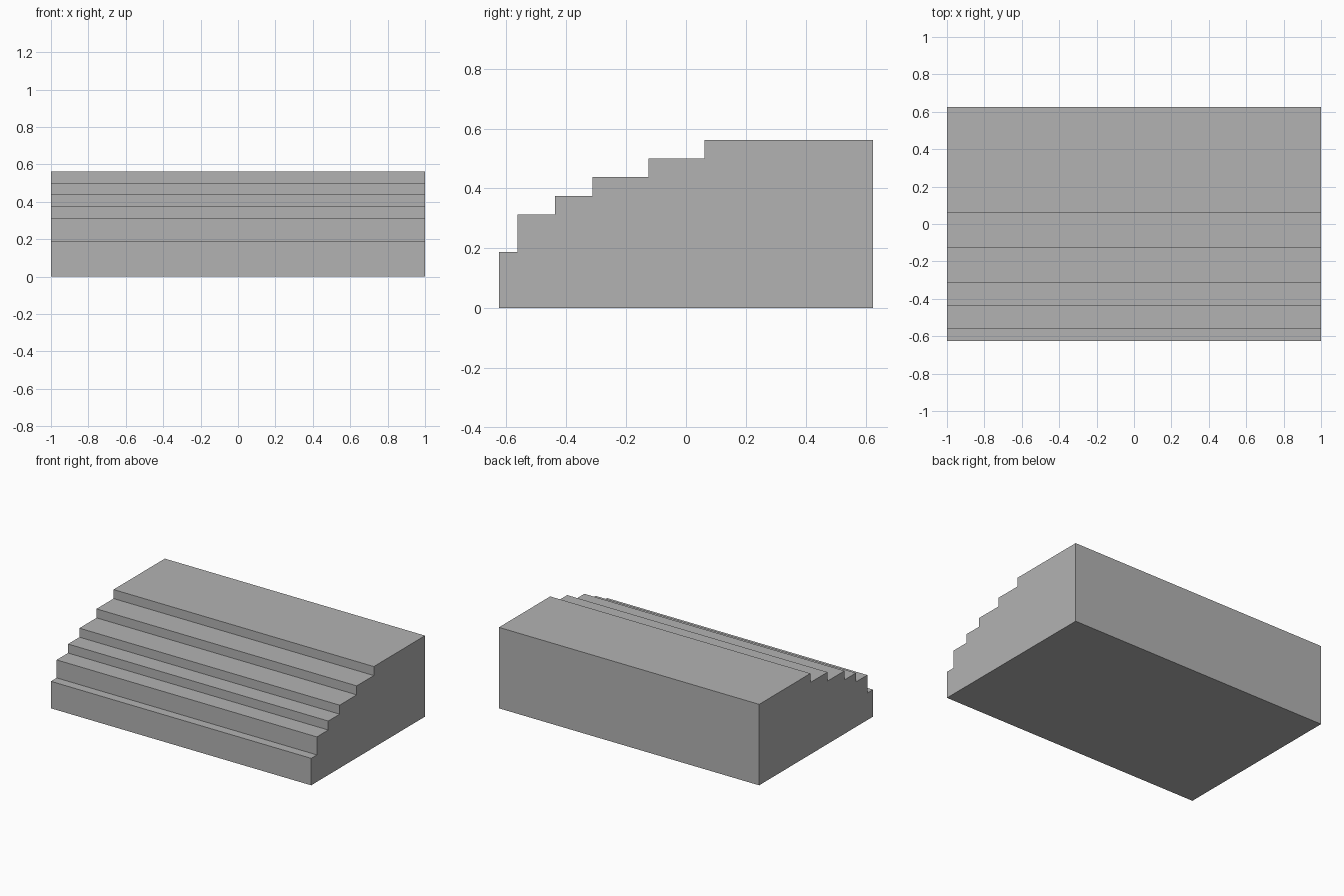
import bpy
import bmesh

cube = bpy.data.objects.get("Cube")
if cube:
    bpy.data.objects.remove(cube, do_unlink=True)

UNIT = 1 / 16
HALF_WIDTH = 1.0
BACK = 10

# Each step: front edge (y) and tread height (z), in sixteenths
STEPS = [(-10, 3), (-9, 5), (-7, 6), (-5, 7), (-2, 8), (1, 9)]

grey = bpy.data.materials.new("plain_grey")
grey.use_nodes = True
colour = (0.45, 0.45, 0.45, 1)
grey.diffuse_color = colour
grey.node_tree.nodes["Principled BSDF"].inputs["Base Color"].default_value = colour

# Side profile: up and back along the steps, then down the rear wall
profile = [(STEPS[0][0], 0)]
ends = [front for front, _ in STEPS[1:]] + [BACK]
for (front, height), end in zip(STEPS, ends):
    profile += [(front, height), (end, height)]
profile.append((BACK, 0))

# Extrude the profile across the width
bm = bmesh.new()
side = bm.faces.new([bm.verts.new((-HALF_WIDTH, y * UNIT, z * UNIT)) for y, z in profile])
result = bmesh.ops.extrude_face_region(bm, geom=[side], use_keep_orig=True)
moved = [v for v in result["geom"] if isinstance(v, bmesh.types.BMVert)]
bmesh.ops.translate(bm, verts=moved, vec=(2 * HALF_WIDTH, 0, 0))
bmesh.ops.recalc_face_normals(bm, faces=bm.faces)

mesh = bpy.data.meshes.new("stepped_block")
bm.to_mesh(mesh)
bm.free()
mesh.materials.append(grey)
block = bpy.data.objects.new("stepped_block", mesh)
bpy.context.collection.objects.link(block)
